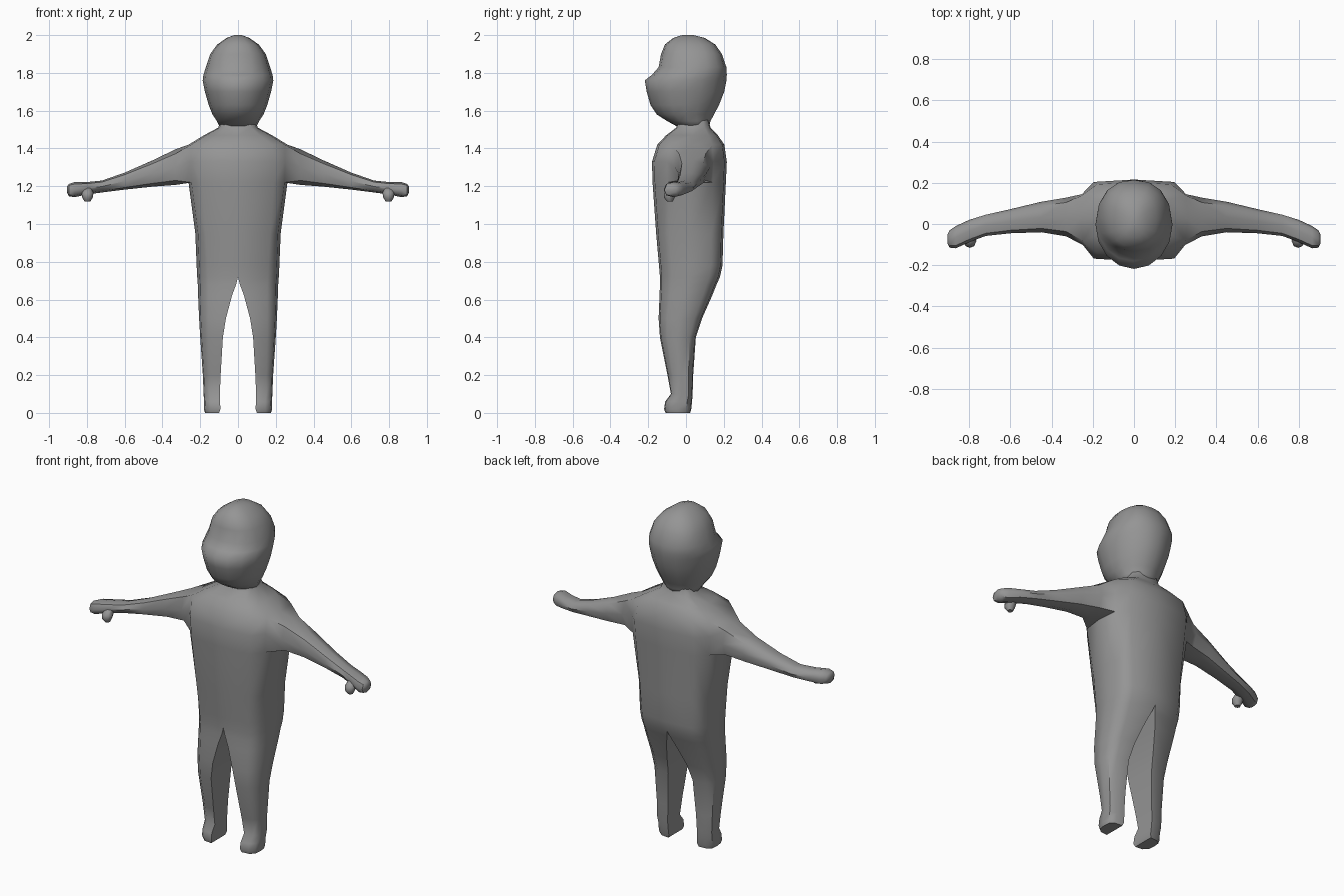
import bpy, bmesh, math

grey = bpy.data.materials.new("plain grey")
grey.diffuse_color = (0.3, 0.3, 0.3, 1)


def finish(name, bm, mirror=False, angle=50):
    me = bpy.data.meshes.new(name)
    bmesh.ops.recalc_face_normals(bm, faces=bm.faces)
    bm.to_mesh(me)
    bm.free()
    me.materials.append(grey)
    ob = bpy.data.objects.new(name, me)
    bpy.context.collection.objects.link(ob)
    bpy.context.view_layer.objects.active = ob
    ob.select_set(True)
    if mirror:
        m = ob.modifiers.new("mirror", 'MIRROR')
        m.use_clip = True
        m.merge_threshold = 0.002
        bpy.ops.object.modifier_apply(modifier="mirror")
    bpy.ops.object.shade_smooth_by_angle(angle=math.radians(angle))
    ob.select_set(False)
    return ob


def bridge(bm, a, b, closed=True, skip=()):
    n = len(a)
    for i in range(n if closed else n - 1):
        if i not in skip:
            j = (i + 1) % n
            bm.faces.new((a[i], a[j], b[j], b[i]))


# body half: z, inner x, panel edge x, outer x, front y, back y
ROWS = [
    (0.00, 0.100, 0.145, 0.175, -0.108, 0.022),
    (0.02, 0.093, 0.145, 0.181, -0.116, 0.028),
    (0.06, 0.095, 0.145, 0.180, -0.110, 0.032),
    (0.10, 0.096, 0.150, 0.182, -0.080, 0.035),
    (0.20, 0.092, 0.150, 0.186, -0.098, 0.038),
    (0.40, 0.080, 0.155, 0.200, -0.138, 0.052),
    (0.50, 0.064, 0.155, 0.206, -0.145, 0.085),
    (0.62, 0.032, 0.155, 0.211, -0.140, 0.138),
    (0.68, 0.010, 0.155, 0.213, -0.138, 0.162),
    (0.72, 0.000, 0.158, 0.216, -0.138, 0.180),
    (0.78, 0.000, 0.160, 0.219, -0.143, 0.193),
    (0.95, 0.000, 0.170, 0.226, -0.158, 0.198),
    (1.22, 0.000, 0.190, 0.262, -0.177, 0.211),
    (1.33, 0.000, 0.195, 0.265, -0.180, 0.216),
    (1.42, 0.000, 0.180, 0.262, -0.152, 0.203),
    (1.47, 0.000, 0.115, 0.180, -0.105, 0.168),
    (1.51, 0.000, 0.070, 0.105, -0.052, 0.130),
    (1.55, 0.000, 0.060, 0.090, -0.045, 0.120),
]
SPLIT = 9           # row where the legs join
ARM = (12, 13, 14)  # rows around the shoulder opening

bm = bmesh.new()
rings = []
for z, xi, xm, xo, yf, yb in ROWS:
    d = yb - yf
    pts = [(xi, yf), (xm, yf + 0.03 * d), (xo - 0.04 * d, yf + 0.2 * d),
           (xo, yf + 0.5 * d), (xo - 0.03 * d, yb - 0.18 * d),
           (xm, yb - 0.03 * d), (xi, yb)]
    rings.append([bm.verts.new((x, y, z)) for x, y in pts])
for k in range(len(rings) - 1):
    skip = (2, 3) if k in ARM[:2] else ()
    bridge(bm, rings[k], rings[k + 1], k < SPLIT, skip)
bm.faces.new(rings[0])

# arm and hand, grown out of the shoulder opening: x, y range, z range
r0, r1, r2 = (rings[i] for i in ARM)
prev = [r0[2], r0[3], r0[4], r1[4], r2[4], r2[3], r2[2], r1[2]]
SHAPE = [(-.75, -.75), (0, -1), (.75, -.75), (1, 0), (.75, .75), (0, 1), (-.75, .75), (-1, 0)]
for x, ya, yb, za, zb in [
    (0.33, -0.060, 0.128, 1.207, 1.396),
    (0.45, -0.040, 0.108, 1.198, 1.338),
    (0.60, -0.045, 0.072, 1.182, 1.272),
    (0.72, -0.058, 0.045, 1.167, 1.230),
    (0.80, -0.088, 0.020, 1.156, 1.222),
    (0.865, -0.118, -0.010, 1.142, 1.222),
    (0.895, -0.115, -0.030, 1.147, 1.212),
    (0.905, -0.095, -0.050, 1.165, 1.200),
]:
    ring = [bm.verts.new((x, (ya + yb) / 2 + u * (yb - ya) / 2,
                          (za + zb) / 2 + v * (zb - za) / 2)) for u, v in SHAPE]
    bridge(bm, prev, ring)
    prev = ring
bm.faces.new(prev)
finish("body", bm, mirror=True)

# thumbs
bm = bmesh.new()
prev = None
for z, r, y in [(1.19, 0.022, -0.065), (1.165, 0.032, -0.082), (1.14, 0.028, -0.088), (1.12, 0.016, -0.085)]:
    ring = [bm.verts.new((0.797 + r * math.cos(a * math.pi / 4),
                          y + r * math.sin(a * math.pi / 4), z)) for a in range(8)]
    if prev:
        bridge(bm, prev, ring)
    else:
        bm.faces.new(ring)
    prev = ring
bm.faces.new(prev)
finish("thumbs", bm, mirror=True)

# head with a projecting face: z, half width, front y, back y, squareness
bm = bmesh.new()
prev = None
for z, w, yf, yb, n in [
    (1.515, 0.098, -0.045, 0.122, 2.0),
    (1.545, 0.112, -0.100, 0.130, 2.0),
    (1.58, 0.135, -0.155, 0.148, 2.0),
    (1.63, 0.155, -0.188, 0.175, 2.0),
    (1.70, 0.175, -0.208, 0.202, 2.0),
    (1.76, 0.187, -0.218, 0.214, 2.0),
    (1.79, 0.183, -0.180, 0.216, 2.1),
    (1.83, 0.170, -0.145, 0.214, 2.3),
    (1.90, 0.147, -0.132, 0.190, 2.4),
    (1.95, 0.110, -0.112, 0.155, 2.4),
    (1.985, 0.060, -0.068, 0.100, 2.3),
    (2.00, 0.020, -0.020, 0.040, 2.0),
]:
    ring = []
    for i in range(16):
        a = i * math.pi / 8
        c, s = math.cos(a), math.sin(a)
        px = math.copysign(abs(c) ** (2 / n), c)
        py = math.copysign(abs(s) ** (2 / n), s)
        ring.append(bm.verts.new((w * px, (yf + yb) / 2 + py * (yb - yf) / 2, z)))
    if prev:
        bridge(bm, prev, ring)
    else:
        bm.faces.new(ring)
    prev = ring
bm.faces.new(prev)
finish("head", bm, angle=80)
